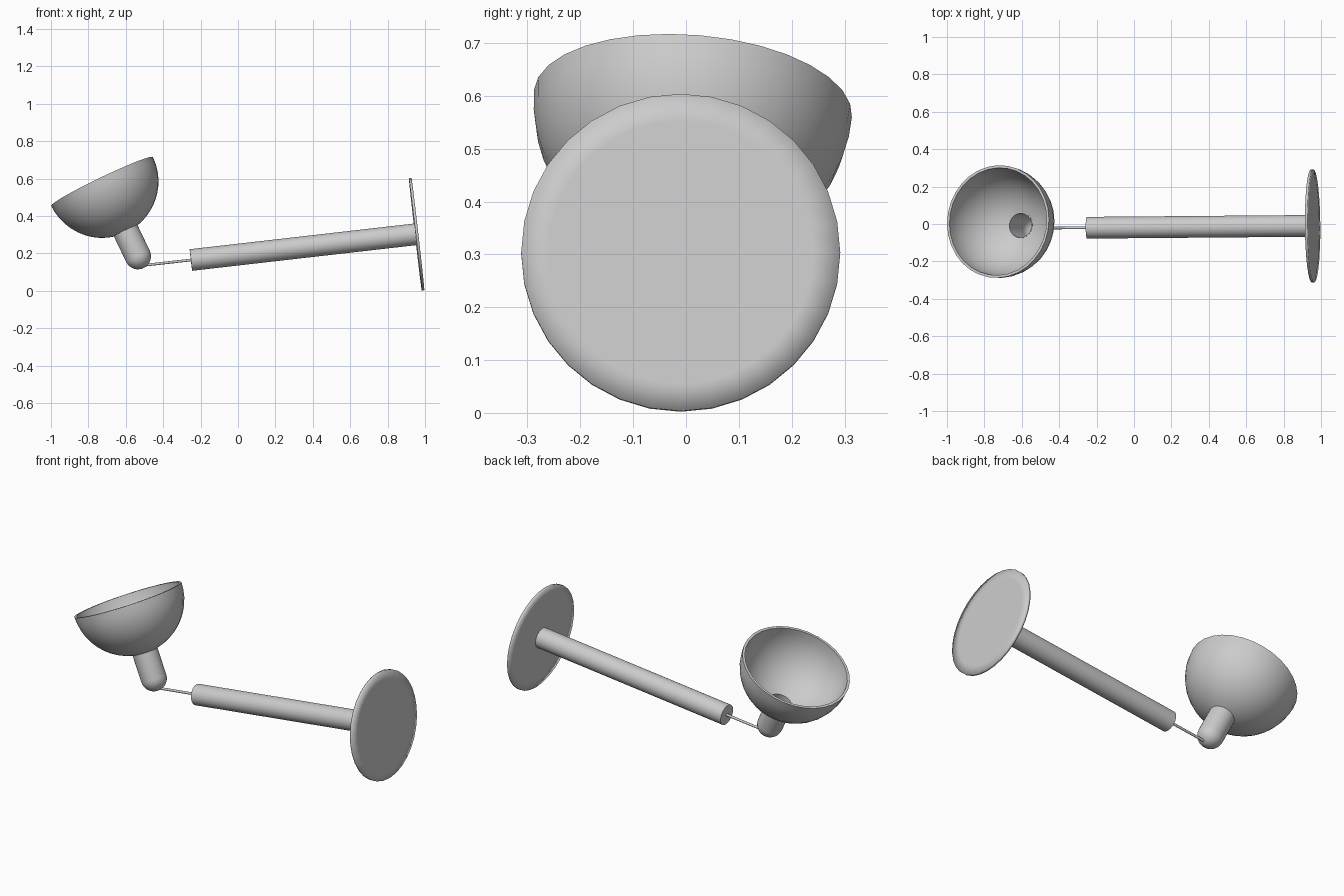
import bpy, bmesh
from math import sin, cos, asin, sqrt, pi, radians
from mathutils import Vector

if "Cube" in bpy.data.objects:
    bpy.data.objects.remove(bpy.data.objects["Cube"])

grey = bpy.data.materials.new("plain grey")
grey.use_nodes = True
grey.diffuse_color = (0.6, 0.6, 0.6, 1)
grey.node_tree.nodes["Principled BSDF"].inputs["Base Color"].default_value = (0.6, 0.6, 0.6, 1)


def lathe(name, profile, origin, axis, closed=False, sides=32, angle=40):
    """Spin (radius, height) points about an axis through origin."""
    bm = bmesh.new()
    verts = [bm.verts.new((r, 0, h)) for r, h in profile]
    for a, b in zip(verts, verts[1:]):
        bm.edges.new((a, b))
    if closed:
        bm.edges.new((verts[-1], verts[0]))
    bmesh.ops.spin(bm, geom=bm.verts[:] + bm.edges[:], cent=(0, 0, 0),
                   axis=(0, 0, 1), angle=2 * pi, steps=sides)
    bmesh.ops.remove_doubles(bm, verts=bm.verts[:], dist=0.0002)
    bmesh.ops.recalc_face_normals(bm, faces=bm.faces[:])
    mesh = bpy.data.meshes.new(name)
    bm.to_mesh(mesh)
    bm.free()
    mesh.materials.append(grey)
    obj = bpy.data.objects.new(name, mesh)
    bpy.context.collection.objects.link(obj)
    obj.location = origin
    obj.rotation_mode = "QUATERNION"
    obj.rotation_quaternion = axis.to_track_quat("Z", "Y")
    bpy.ops.object.select_all(action="DESELECT")
    obj.select_set(True)
    bpy.context.view_layer.objects.active = obj
    bpy.ops.object.shade_smooth_by_angle(angle=radians(angle))
    return obj


def rod(name, start, end, radius, sides):
    """Capped straight cylinder between two points."""
    axis = end - start
    length = axis.length
    return lathe(name, [(0, 0), (radius, 0), (radius, length), (0, length)],
                 start, axis, sides=sides)


def arc(radius, centre, a0, a1, steps):
    """Profile arc, with angles measured from the downward axis."""
    angles = [a0 + (a1 - a0) * i / steps for i in range(steps + 1)]
    return [(radius * sin(a), centre - radius * cos(a)) for a in angles]


# Stand: round base plate, thick stem and thin neck rod
plate_centre = Vector((0.955, -0.01, 0.303))
stem_end = Vector((-0.252, -0.02, 0.165))
neck_end = Vector((-0.5, -0.022, 0.137))
plate_axis = plate_centre - stem_end
R, T = 0.302, 0.007
lathe("base_plate", [(0, -T), (0.25, -T), (R, -T), (R, T), (0.25, T), (0, T)],
      plate_centre, plate_axis, angle=180)
rod("stem", stem_end, plate_centre, 0.058, 32)
rod("neck_rod", stem_end, neck_end, 0.007, 12)

# Lamp head: hollow round-bottomed socket opening into a thin half-sphere shade
socket_centre = Vector((-0.535, -0.02, 0.185))
rim_centre = Vector((-0.727, 0.013, 0.585))
head_axis = rim_centre - socket_centre
depth = head_axis.length

outer, inner, hole = 0.302, 0.288, 0.069
shade = arc(outer, depth, asin(hole / outer), pi / 2, 10)
shade += arc(inner, depth, pi / 2, asin(hole / inner), 10)
lathe("lamp_shade", shade, socket_centre, head_axis, closed=True)

top = depth - sqrt(inner ** 2 - hole ** 2) + 0.002
socket = arc(0.07, 0, 0, pi / 2, 8) + [(0.07, top), (0.065, top)]
socket += arc(0.065, 0, pi / 2, 0, 8)
lathe("lamp_socket", socket, socket_centre, head_axis)
